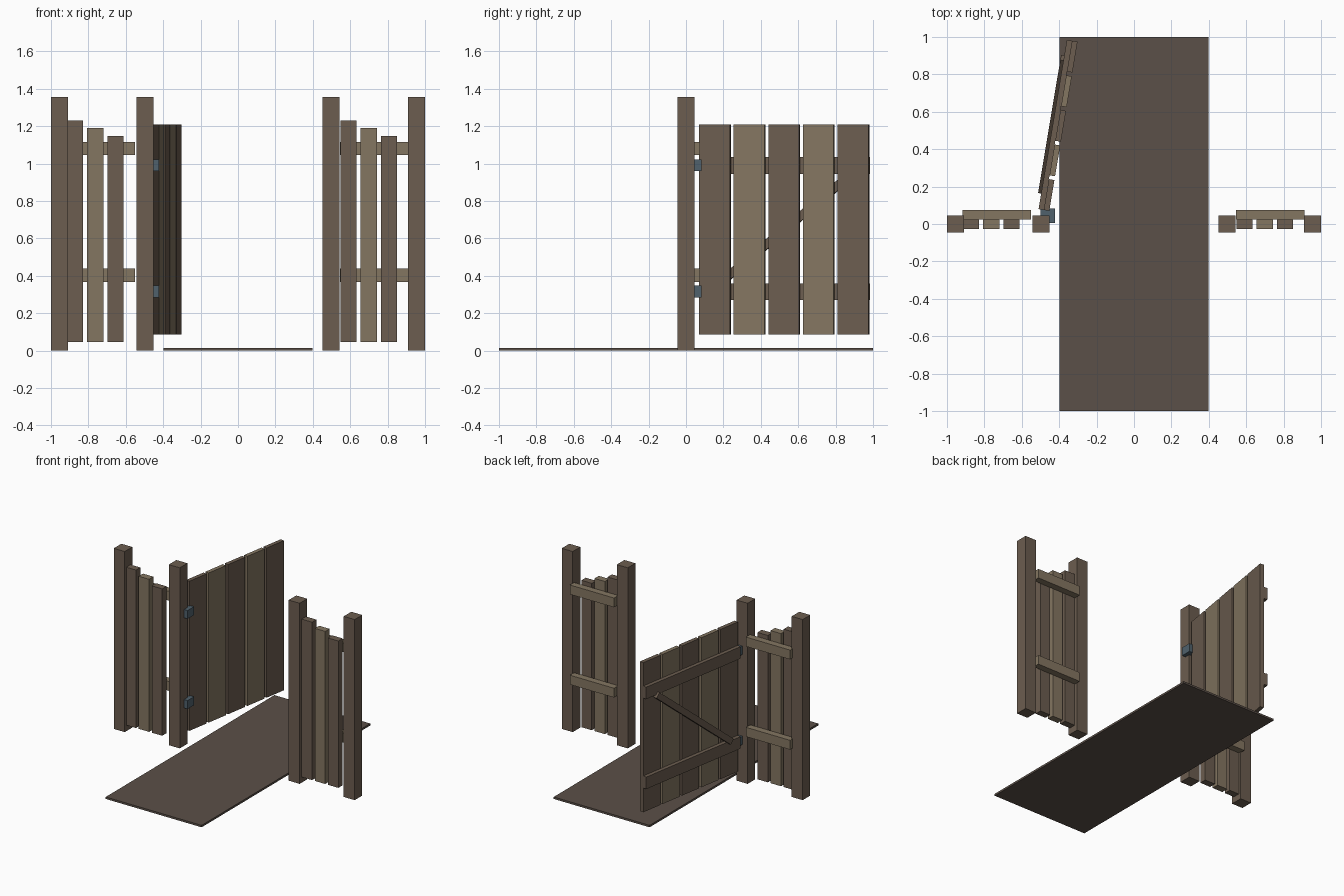
import bpy, math
from mathutils import Matrix

if "Cube" in bpy.data.objects:
    bpy.data.objects.remove(bpy.data.objects["Cube"])


def material(name, rgb):
    m = bpy.data.materials.new(name)
    m.diffuse_color = (*rgb, 1)
    m.use_nodes = True
    m.node_tree.nodes["Principled BSDF"].inputs["Base Color"].default_value = m.diffuse_color
    return m


BROWN = material("brown_wood", (0.15, 0.11, 0.08))
LIGHT = material("light_wood", (0.23, 0.18, 0.12))
PATH = material("path_earth", (0.105, 0.08, 0.065))
IRON = material("iron", (0.08, 0.12, 0.15))


def box(name, mat, x, y, z, frame=Matrix(), tilt=0.0):
    """Box spanning the (min, max) pairs, tilted about its own y, placed in a frame."""
    bpy.ops.mesh.primitive_cube_add(size=1)
    ob = bpy.context.object
    ob.name = name
    size = [b - a for a, b in (x, y, z)]
    mid = [(a + b) / 2 for a, b in (x, y, z)]
    ob.data.transform(Matrix.Diagonal((*size, 1)))
    ob.matrix_world = frame @ Matrix.Translation(mid) @ Matrix.Rotation(tilt, 4, 'Y')
    ob.data.materials.append(mat)
    return ob


# Path slab
box("path", PATH, (-0.398, 0.398), (-1, 1), (0, 0.015))

# Fence panels: two posts, three stepped pickets and two back rails each
for side, post_x, panel_x in (("left", -1.0, -0.915), ("right", 0.452, 0.547)):
    for i, x in enumerate((post_x, post_x + 0.457)):
        box(f"{side}_post_{i + 1}", BROWN, (x, x + 0.091), (-0.045, 0.045), (0, 1.355))
    for i, top in enumerate((1.23, 1.19, 1.147)):
        x = panel_x + 0.109 * i
        box(f"{side}_picket_{i + 1}", (BROWN, LIGHT)[i % 2],
            (x, x + 0.086), (-0.026, 0.025), (0.045, top))
    for name, z in (("lower", 0.368), ("upper", 1.045)):
        box(f"{side}_{name}_rail", LIGHT, (panel_x - 0.002, panel_x + 0.365),
            (0.025, 0.075), (z, z + 0.07))

# Gate frame: local x runs along the open gate, local y towards its back
gate = Matrix.Translation((-0.453, 0.07, 0)) @ Matrix.Rotation(math.radians(80.5), 4, 'Z')
for i in range(5):
    u = 0.1876 * i
    box(f"gate_plank_{i + 1}", (BROWN, LIGHT)[i % 2],
        (u, u + 0.167), (0, 0.03), (0.087, 1.21), gate)
for name, z in (("lower", 0.27), ("upper", 0.945)):
    box(f"gate_{name}_rail", BROWN, (0, 0.917), (0.03, 0.058), (z, z + 0.09), gate)
box("gate_brace", BROWN, (-0.006, 0.924), (0.045, 0.075), (0.63, 0.675),
    gate, math.radians(-39.2))

# Hinges
for name, z in (("lower", 0.284), ("upper", 0.96)):
    box(f"{name}_hinge", IRON, (-0.5, -0.423), (0.006, 0.083), (z, z + 0.063))
